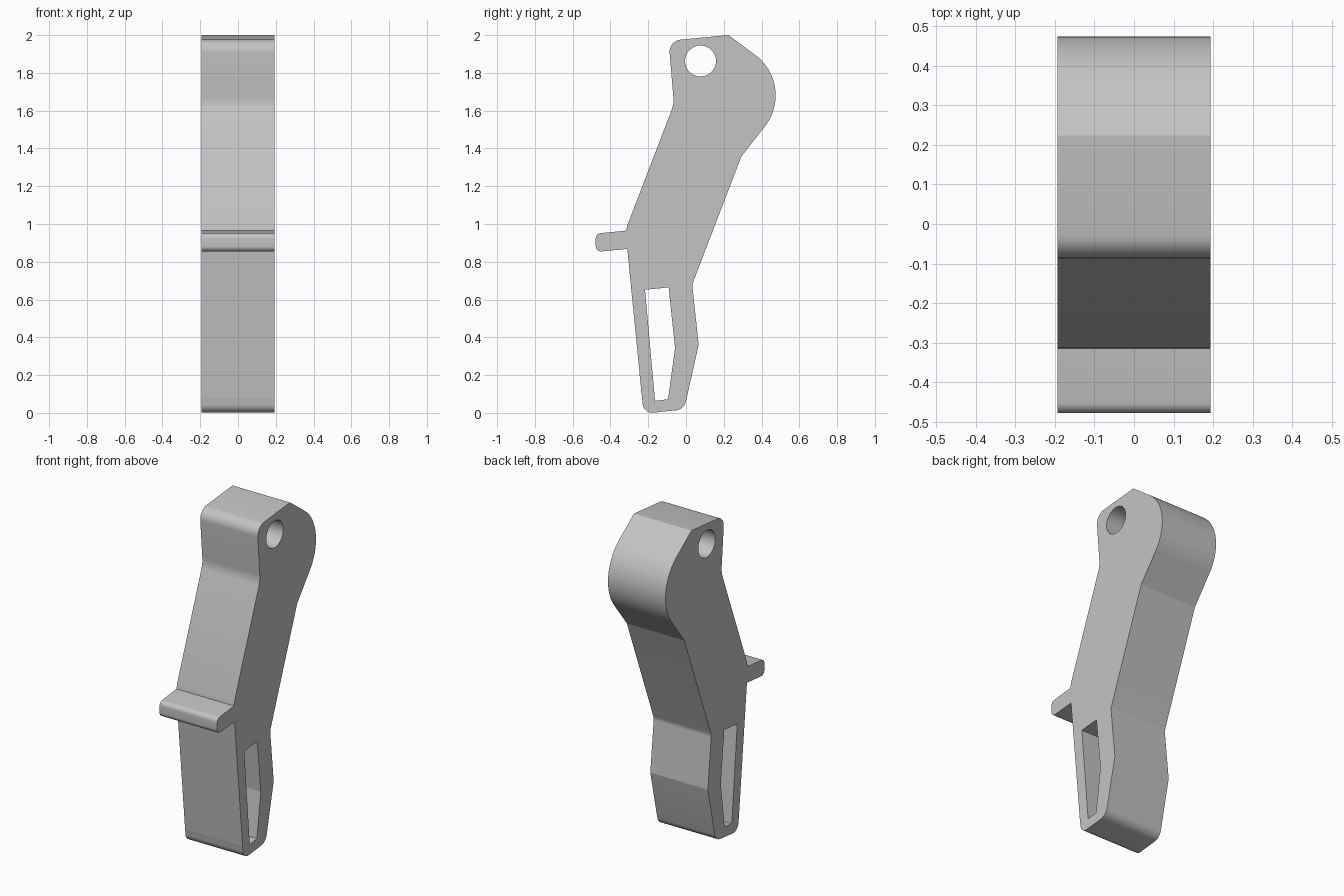
import bpy, bmesh, math
from mathutils import Vector, Matrix

cube = bpy.data.objects.get("Cube")
if cube:
    bpy.data.objects.remove(cube, do_unlink=True)

HALF_WIDTH = 0.194


def rounded(corners, steps=8):
    """Profile (y, z) with each corner replaced by an arc of its radius."""
    out = []
    n = len(corners)
    for i, (y, z, r) in enumerate(corners):
        p = Vector((y, z))
        if r == 0:
            out.append(p)
            continue
        a = (Vector(corners[i - 1][:2]) - p).normalized()
        b = (Vector(corners[(i + 1) % n][:2]) - p).normalized()
        half = a.angle(b) / 2
        centre = p + (a + b).normalized() * (r / math.sin(half))
        start = p + a * (r / math.tan(half)) - centre
        end = p + b * (r / math.tan(half)) - centre
        sweep = start.angle_signed(end)
        count = steps * 3 if r > 0.2 else steps
        for k in range(count + 1):
            out.append(centre + Matrix.Rotation(-sweep * k / count, 2) @ start)
    return out


def ridges(low, high, count, depth):
    """Fine grip ridges along a straight stretch, from low to high."""
    low, high = Vector(low), Vector(high)
    along = high - low
    outward = Vector((-along.y, along.x)).normalized()
    return [low + along * (k / (2 * count)) + outward * (depth if k % 2 else 0)
            for k in range(2 * count + 1)]


# Outer outline, clockwise: head, bulge, back of arm, foot
upper = [
    (-0.315, 0.965, 0), (-0.312, 0.99, 0),
    (-0.064, 1.635, 0.15), (-0.092, 1.97, 0.065),
    (0.225, 2.0, 0.01), (0.586, 1.732, 0.266),
    (0.293, 1.357, 0.03), (0.033, 0.68, 0.06),
    (0.067, 0.36, 0.03), (-0.01, 0.018, 0.06),
    (-0.224, -0.004, 0.05), (-0.232, 0.075, 0),
]
# Front tab
tab = [(-0.31, 0.868, 0), (-0.478, 0.852, 0.028), (-0.478, 0.949, 0.028)]
outline = rounded(upper + tab)
# Insert the ridged grip between the foot and the tab
foot_end = min(range(len(outline)), key=lambda i: (outline[i] - Vector((-0.232, 0.075))).length)
grip = ridges((-0.232, 0.075), (-0.309, 0.86), 48, 0.0015)
outline[foot_end:foot_end + 1] = grip

# Openings
slot = rounded([(-0.217, 0.652, 0), (-0.092, 0.664, 0), (-0.058, 0.344, 0.02),
                (-0.095, 0.072, 0), (-0.164, 0.064, 0)])
pin_hole = [Vector((0.077, 1.863)) + Vector((math.cos(t), math.sin(t))) * 0.082
            for t in (math.tau * k / 48 for k in range(48))]

# Extruded profile
curve = bpy.data.curves.new("lever_profile", "CURVE")
curve.dimensions = "2D"
curve.fill_mode = "BOTH"
curve.extrude = HALF_WIDTH
for loop in (outline, slot, pin_hole):
    spline = curve.splines.new("POLY")
    spline.points.add(len(loop) - 1)
    for point, co in zip(spline.points, loop):
        point.co = (co.x, co.y, 0, 1)
    spline.use_cyclic_u = True

helper = bpy.data.objects.new("profile_helper", curve)
bpy.context.collection.objects.link(helper)
bpy.context.view_layer.update()
evaluated = helper.evaluated_get(bpy.context.evaluated_depsgraph_get())
mesh = bpy.data.meshes.new_from_object(evaluated)
mesh.name = "lever_body"
bpy.data.objects.remove(helper, do_unlink=True)

# Stand the profile up: its plane becomes y-z and its thickness runs along x
bm = bmesh.new()
bm.from_mesh(mesh)
bmesh.ops.remove_doubles(bm, verts=bm.verts, dist=0.0001)
for v in bm.verts:
    v.co = Vector((v.co.z, v.co.x, v.co.y))
bmesh.ops.recalc_face_normals(bm, faces=bm.faces)
bm.to_mesh(mesh)
bm.free()

body = bpy.data.objects.new("lever_body", mesh)
bpy.context.collection.objects.link(body)

# Plain grey
grey = bpy.data.materials.new("plain_grey")
grey.use_nodes = True
colour = (0.55, 0.55, 0.55, 1)
grey.diffuse_color = colour
grey.node_tree.nodes["Principled BSDF"].inputs["Base Color"].default_value = colour
mesh.materials.clear()
mesh.materials.append(grey)

bpy.ops.object.select_all(action="DESELECT")
body.select_set(True)
bpy.context.view_layer.objects.active = body
bpy.ops.object.shade_smooth_by_angle(angle=math.radians(30))
